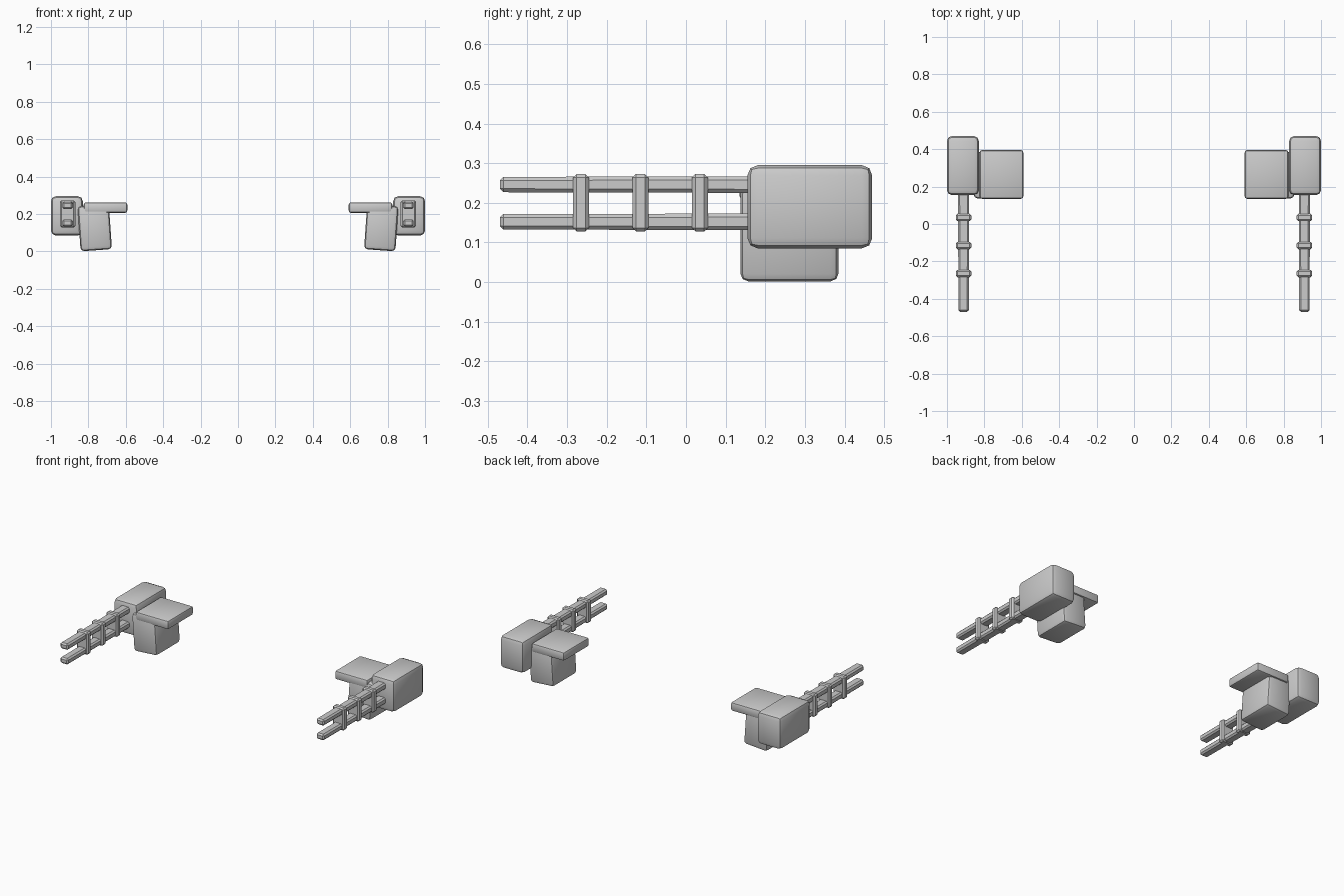
import bpy
import math

cube = bpy.data.objects.get("Cube")
if cube:
    bpy.data.objects.remove(cube, do_unlink=True)

grey = bpy.data.materials.new("light_grey")
grey.use_nodes = True
grey.diffuse_color = (0.6, 0.6, 0.6, 1)
grey.node_tree.nodes["Principled BSDF"].inputs["Base Color"].default_value = (0.6, 0.6, 0.6, 1)


def rounded_box(name, x, y, z, bevel, segments=2, tilt=0, tip=1):
    """Bevelled box from (min, max) ranges; tip narrows the front end."""
    centre = [(a + b) / 2 for a, b in (x, y, z)]
    size = [abs(b - a) for a, b in (x, y, z)]
    bpy.ops.mesh.primitive_cube_add(size=1, location=centre)
    ob = bpy.context.object
    ob.name = ob.data.name = name
    for v in ob.data.vertices:
        if v.co.y < 0:
            v.co.x *= tip
            v.co.z *= tip
        v.co = [c * s for c, s in zip(v.co, size)]
    ob.rotation_euler.y = math.radians(tilt)
    mod = ob.modifiers.new("rounded_edges", "BEVEL")
    mod.width = bevel
    mod.segments = segments
    mod.limit_method = "NONE"
    bpy.ops.object.modifier_apply(modifier=mod.name)
    bpy.ops.object.shade_smooth_by_angle(angle=math.radians(35))
    ob.data.materials.append(grey)


for side, s in (("left", 1), ("right", -1)):
    def across(a, b):
        return (s * a, s * b)

    # Gun housing
    rounded_box(side + "_housing", across(0.83, 1.0), (0.155, 0.47), (0.085, 0.295), 0.026)

    # Twin barrels
    for level, z in (("lower", 0.152), ("upper", 0.246)):
        rounded_box(f"{side}_{level}_barrel", across(0.881, 0.941), (-0.47, 0.2),
                    (z - 0.021, z + 0.021), 0.009, 1, tip=0.92)

    # Bands joining the barrels
    for i, y in enumerate((-0.265, -0.115, 0.035)):
        rounded_box(f"{side}_band_{i + 1}", across(0.87, 0.952), (y - 0.02, y + 0.02),
                    (0.128, 0.273), 0.009, 1)

    # Leaning support block and the flat plate on top
    rounded_box(side + "_support_block", across(0.682, 0.85), (0.137, 0.385),
                (0.006, 0.247), 0.02, tilt=4 * s)
    rounded_box(side + "_top_plate", across(0.592, 0.825), (0.135, 0.395),
                (0.206, 0.262), 0.012)
